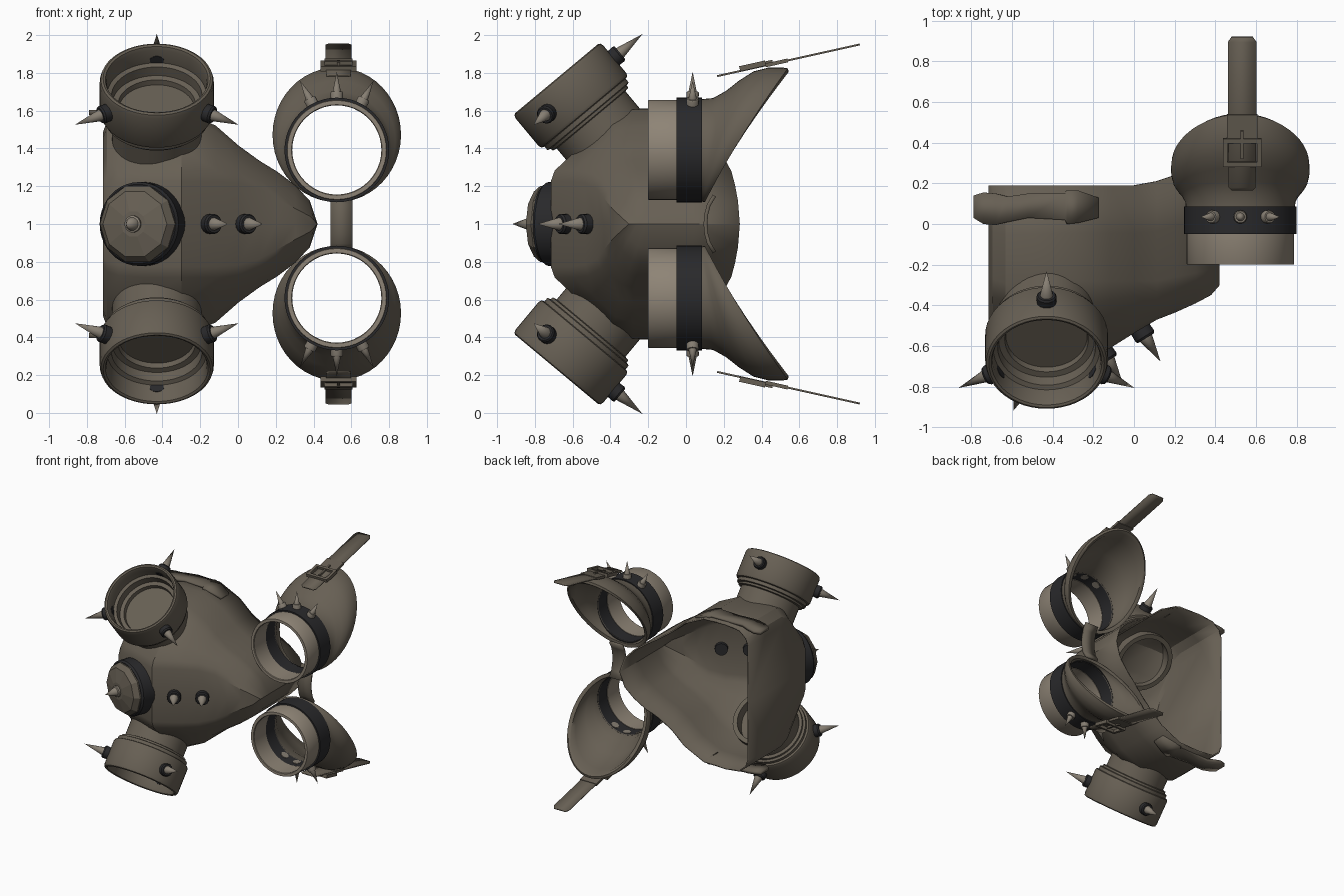
import bpy, bmesh, math
from mathutils import Vector, Matrix

if "Cube" in bpy.data.objects:
    bpy.data.objects.remove(bpy.data.objects["Cube"])


def material(name, rgb):
    m = bpy.data.materials.new(name)
    m.diffuse_color = (*rgb, 1)
    m.use_nodes = True
    m.node_tree.nodes["Principled BSDF"].inputs["Base Color"].default_value = m.diffuse_color
    return m


TAUPE = material("taupe_rubber", (0.135, 0.115, 0.088))
LIGHT = material("light_taupe", (0.27, 0.23, 0.18))
BLACK = material("black_rubber", (0.022, 0.022, 0.024))
SPIKE = material("spike_metal", (0.24, 0.21, 0.17))


def finish(name, bm, mat, mirror=True, angle=35, solid=0):
    """Make the object; mirror copies the part across the plane z = 1."""
    bmesh.ops.remove_doubles(bm, verts=bm.verts, dist=1e-4)
    bmesh.ops.recalc_face_normals(bm, faces=bm.faces)
    if mirror:
        dup = bmesh.ops.duplicate(bm, geom=bm.verts[:] + bm.edges[:] + bm.faces[:])["geom"]
        for v in dup:
            if isinstance(v, bmesh.types.BMVert):
                v.co.z = 2 - v.co.z
        bmesh.ops.reverse_faces(bm, faces=[f for f in dup if isinstance(f, bmesh.types.BMFace)])
        bmesh.ops.remove_doubles(bm, verts=bm.verts, dist=1e-4)
    me = bpy.data.meshes.new(name)
    bm.to_mesh(me)
    bm.free()
    me.materials.append(mat)
    ob = bpy.data.objects.new(name, me)
    bpy.context.collection.objects.link(ob)
    if solid:
        mod = ob.modifiers.new("thickness", "SOLIDIFY")
        mod.thickness, mod.offset = solid, 0
    if angle:
        bpy.ops.object.select_all(action="DESELECT")
        ob.select_set(True)
        bpy.context.view_layer.objects.active = ob
        bpy.ops.object.shade_smooth_by_angle(angle=math.radians(angle))
    return ob


def loft(bm, rings, closed=True):
    rows = [[bm.verts.new(p) for p in r] for r in rings]
    n = len(rows[0])
    for a, b in zip(rows, rows[1:]):
        for i in range(n if closed else n - 1):
            j = (i + 1) % n
            bm.faces.new((a[i], a[j], b[j], b[i]))
    return rows


def frame(origin, axis):
    return Matrix.Translation(origin) @ Vector(axis).to_track_quat("Z", "Y").to_matrix().to_4x4()


def revolve(bm, profile, mat4, segs=40):
    """Spin (radius, height) points round the frame's axis."""
    loft(bm, [[mat4 @ Vector((max(r, 1e-6) * math.cos(2 * math.pi * i / segs),
                              max(r, 1e-6) * math.sin(2 * math.pi * i / segs), d))
               for i in range(segs)] for r, d in profile])
    bmesh.ops.remove_doubles(bm, verts=bm.verts, dist=1e-5)


def lathe(name, profile, mat4, mat, segs=40, mirror=True, angle=35):
    bm = bmesh.new()
    revolve(bm, profile, mat4, segs)
    return finish(name, bm, mat, mirror, angle)


def spike(name, base, axis, length, r, collar_mat, collar=0.05, mirror=True):
    f = frame(base, axis)
    lathe(name + "_collar", [(0, -0.035), (r * 1.4, -0.035), (r * 1.5, collar * 0.8), (r * 1.3, collar), (0, collar)],
          f, collar_mat, 16, mirror)
    lathe(name, [(0, collar * 0.9), (r, collar * 0.9), (0, length)], f, SPIKE, 12, mirror)


def boxes(name, parts, mat):
    """Boxes given as (centre, size, tilt about x)."""
    bm = bmesh.new()
    for c, s, t in parts:
        bmesh.ops.create_cube(bm, size=1, matrix=Matrix.Translation(c) @ Matrix.Rotation(t, 4, "X")
                              @ Matrix.Diagonal((*s, 1)))
    return finish(name, bm, mat, True, 30)


# mask shell: half sections along x (x, back y, half width, shoulder y, front y, panel half width)
sections = [(-0.71, 0.19, 0.48, -0.24, -0.56, 0.22), (-0.69, 0.19, 0.54, -0.27, -0.575, 0.25),
            (-0.63, 0.19, 0.59, -0.29, -0.60, 0.27), (-0.5, 0.19, 0.605, -0.29, -0.645, 0.28),
            (-0.3, 0.19, 0.60, -0.28, -0.71, 0.28), (-0.12, 0.19, 0.515, -0.28, -0.605, 0.28),
            (0.0, 0.19, 0.41, -0.28, -0.53, 0.27), (0.11, 0.21, 0.33, -0.28, -0.465, 0.23),
            (0.2, 0.24, 0.275, -0.26, -0.43, 0.17), (0.3, 0.26, 0.20, -0.24, -0.385, 0.10),
            (0.375, 0.275, 0.12, -0.22, -0.345, 0.05), (0.415, 0.285, 0.0, -0.18, -0.30, 0.0)]
bm = bmesh.new()
rings = []
for x, yb, w, ys, yf, p in sections:
    pts = [(yb, w), ((yb + ys) / 2, w), (ys, w), (ys * 0.72 + yf * 0.28, w * 0.88 + p * 0.12),
           (ys * 0.35 + yf * 0.65, w * 0.38 + p * 0.62), (yf + 0.02, p), (yf, p * 0.8), (yf, 0)]
    rings.append([(x, y, 1 + z) for y, z in pts])
rows = loft(bm, rings, closed=False)
bm.faces.new(rows[0] + [bm.verts.new((-0.71, 0.19, 1))])   # flat chin wall
finish("mask_shell", bm, TAUPE, True, 28, solid=0.012)

# side strap tabs on the mask
bm = bmesh.new()
outline = [(-0.79, 0.03, 0.14, 1.59), (-0.74, 0.0, 0.155, 1.59), (-0.68, -0.005, 0.15, 1.60),
           (-0.62, 0.01, 0.135, 1.61), (-0.52, 0.03, 0.15, 1.615), (-0.34, 0.02, 0.15, 1.615),
           (-0.33, 0.0, 0.165, 1.615), (-0.28, 0.005, 0.165, 1.60), (-0.18, 0.03, 0.13, 1.555)]
loft(bm, [[(x, a, z), (x, b, z)] for x, a, b, z in outline], closed=False)
finish("mask_strap_tab", bm, TAUPE, True, 40, solid=0.025)

# filter canisters, open outwards
axis = Vector((0, -0.640, 0.768))
t = Vector((0, 0.768, 0.640))
mouth = Vector((-0.43, -0.685, 1.77))
lathe("filter_canister",
      [(0, -0.21), (0.2, -0.21), (0.205, -0.18), (0.235, -0.175), (0.24, -0.12), (0.262, -0.11), (0.265, -0.025),
       (0.272, -0.006), (0.284, 0), (0.296, -0.006), (0.302, -0.025), (0.302, -0.215), (0.295, -0.23),
       (0.28, -0.235), (0.28, -0.26), (0.262, -0.265), (0.26, -0.28), (0.237, -0.285), (0.237, -0.46),
       (0.2, -0.46), (0.2, -0.3), (0, -0.3)], frame(mouth, axis), TAUPE, 48)
for k in range(3):
    a = 2 * math.pi * k / 3
    d = t * math.cos(a) + Vector((1, 0, 0)) * math.sin(a)
    spike(f"canister_spike_{k}", mouth - axis * 0.11 + d * 0.295, d, 0.205, 0.033, BLACK)

# front valve with faceted cap and centre spike
vf = frame((-0.5, -0.66, 1), (-0.34, -0.94, 0))
lathe("valve_ring", [(0, -0.04), (0.222, -0.04), (0.222, 0.07), (0.21, 0.085), (0, 0.085)], vf, BLACK, 40, False)
lathe("valve_cap", [(0.212, 0.07), (0.212, 0.095), (0.18, 0.135), (0.07, 0.16), (0, 0.16)], vf, TAUPE, 10, False, 0)
lathe("valve_spike", [(0.045, 0.15), (0.045, 0.175), (0.035, 0.18), (0, 0.275)], vf, SPIKE, 14, False)

# two spikes on the sloping front panel
for k, (x, y) in enumerate([(-0.155, -0.625), (0.03, -0.515)]):
    spike(f"panel_spike_{k}", (x, y, 1), (0.53, -0.85, 0), 0.19, 0.036, BLACK, 0.055, False)

# goggle barrels and bands
CX, CZ = 0.523, 1.392
gf = frame((CX, 0, CZ), (0, 1, 0))
lathe("goggle_barrel", [(0.236, -0.04), (0.236, -0.195), (0.24, -0.2), (0.262, -0.2), (0.265, -0.195),
                        (0.265, -0.04), (0.236, -0.04)], gf, LIGHT, 48)
lathe("goggle_band", [(0.24, -0.05), (0.277, -0.05), (0.277, 0.085), (0.24, 0.085), (0.24, -0.05)], gf, BLACK, 48)
for k, deg in enumerate((-28, 0, 28)):
    d = Vector((math.sin(math.radians(deg)), 0, math.cos(math.radians(deg))))
    spike(f"goggle_spike_{k}", Vector((CX, 0.035, CZ)) + d * 0.27, d, 0.145, 0.022, SPIKE, 0.04)

# flared goggle cups with a slanted, rolled rim
N = 48


def cup_ring(s, g, shrink=1.0):
    out = []
    for i in range(N):
        a = 2 * math.pi * i / N
        rx, rz = (0.268 + 0.07 * g) * shrink, (0.268 + 0.086 * g) * shrink
        rim_y = 0.315 + 0.215 * math.sin(a) - 0.02 * math.cos(a) ** 2
        out.append((CX + rx * math.cos(a), 0.075 + (rim_y - 0.075) * s, CZ + 0.078 * g + rz * math.sin(a)))
    return out


bm = bmesh.new()
loft(bm, [cup_ring(0, 0), cup_ring(0.15, 0.04), cup_ring(0.3, 0.27), cup_ring(0.45, 0.6), cup_ring(0.62, 0.9),
          cup_ring(0.8, 1.03), cup_ring(0.95, 1.03), cup_ring(1.02, 1.0), cup_ring(1.03, 0.97, 0.96),
          cup_ring(0.98, 0.95, 0.92), cup_ring(0.8, 0.9, 0.92), cup_ring(0.45, 0.5, 0.92), cup_ring(0.2, 0.05, 0.92),
          cup_ring(0, 0, 0.89)])
finish("goggle_cup", bm, TAUPE, True, 50)

# nose bridge between the cups
bm = bmesh.new()
loft(bm, [[(0.49, y, z), (0.605, y, z)] for z, y in ((1.15, 0.15), (1.1, 0.12), (1.05, 0.107), (1, 0.103))], False)
finish("goggle_bridge", bm, TAUPE, True, 40, solid=0.02)

# goggle straps and buckles
tilt = math.atan(0.225)


def on_strap(x, y, lift=0.0):
    return (x, y, 1.783 + (y - 0.165) * 0.222 + lift)


bm = bmesh.new()
strap = [(0.165, 0.05), (0.18, 0.066), (0.55, 0.07), (0.895, 0.07), (0.92, 0.052)]
loft(bm, [[on_strap(0.532 - w, y), on_strap(0.532 + w, y)] for y, w in strap], False)
finish("goggle_strap", bm, TAUPE, True, 30, solid=0.01)
boxes("strap_buckle",
      [(on_strap(0.532, y, 0.012), (0.19, 0.022, 0.028), tilt) for y in (0.295, 0.41)]
      + [(on_strap(0.532 + s * 0.084, 0.352, 0.012), (0.022, 0.13, 0.028), tilt) for s in (-1, 1)]
      + [(on_strap(0.532, 0.39, 0.014), (0.014, 0.14, 0.014), tilt)], TAUPE)
boxes("buckle_loop", [(on_strap(0.532, 0.48, 0.0), (0.15, 0.12, 0.02), tilt)], TAUPE)
